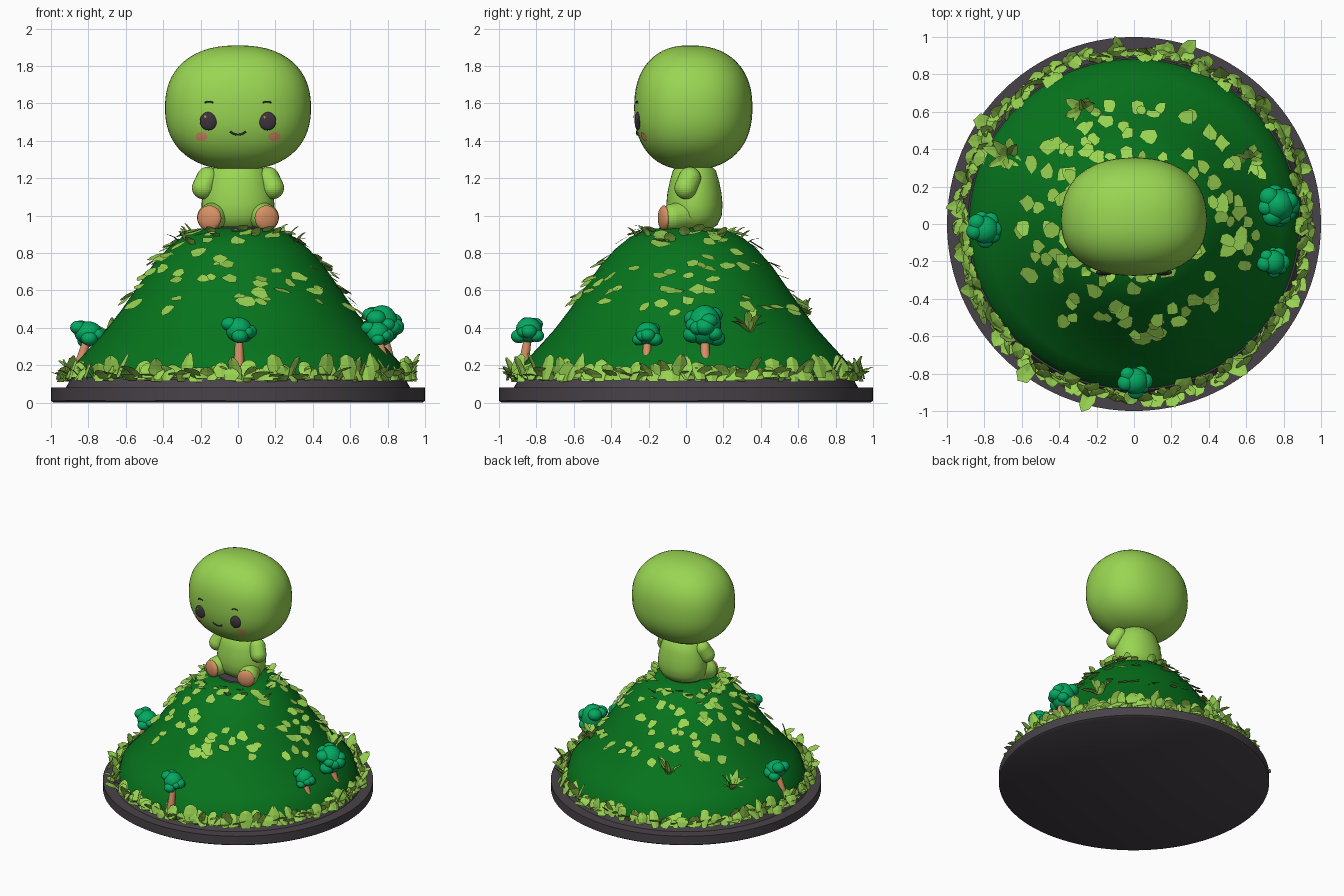
import bpy, bmesh, math, random
from mathutils import Vector, Matrix

random.seed(7)
cube = bpy.data.objects.get("Cube")
if cube:
    bpy.data.objects.remove(cube, do_unlink=True)


def material(name, r, g, b):
    m = bpy.data.materials.new(name)
    m.use_nodes = True
    m.diffuse_color = (r, g, b, 1)
    m.node_tree.nodes["Principled BSDF"].inputs["Base Color"].default_value = (r, g, b, 1)
    return m


skin = material("skin green", 0.32, 0.67, 0.085)
leaf = material("leaf green", 0.32, 0.66, 0.085)
turf = material("turf green", 0.002, 0.175, 0.012)
canopy = material("tree teal", 0.001, 0.40, 0.12)
clay = material("clay orange", 0.68, 0.28, 0.13)
stone = material("dark stone", 0.065, 0.055, 0.065)
ink = material("eye dark", 0.045, 0.035, 0.045)
blush = material("blush", 0.72, 0.29, 0.15)


def finish(name, bm, mat, smooth=True):
    me = bpy.data.meshes.new(name)
    bm.to_mesh(me)
    bm.free()
    me.materials.append(mat)
    if smooth:
        me.shade_smooth()
        me.set_sharp_from_angle(angle=math.radians(40))
    ob = bpy.data.objects.new(name, me)
    bpy.context.scene.collection.objects.link(ob)
    return ob


def lathe(name, profile, mat, steps=72, sx=1, sy=1, oy=0):
    bm = bmesh.new()
    vs = [bm.verts.new((r, 0, z)) for r, z in profile]
    es = [bm.edges.new(p) for p in zip(vs, vs[1:])]
    bmesh.ops.spin(bm, geom=vs + es, cent=(0, 0, 0), axis=(0, 0, 1),
                   angle=math.tau, steps=steps, use_duplicate=False)
    bmesh.ops.remove_doubles(bm, verts=bm.verts, dist=0.0001)
    bmesh.ops.recalc_face_normals(bm, faces=bm.faces)
    for v in bm.verts:
        v.co = (v.co.x * sx, v.co.y * sy + oy, v.co.z)
    return finish(name, bm, mat)


def ball(bm, centre, size):
    mx = Matrix.Translation(centre) @ Matrix.Diagonal((*size, 1))
    return bmesh.ops.create_uvsphere(bm, u_segments=24, v_segments=16, radius=1, matrix=mx)["verts"]


def capsule(name, a, b, ra, rb, mat):
    bm = bmesh.new()
    ball(bm, a, (ra, ra, ra))
    ball(bm, b, (rb, rb, rb))
    hull = bmesh.ops.convex_hull(bm, input=bm.verts)
    bmesh.ops.delete(bm, geom=list(set(hull["geom_interior"])), context="VERTS")
    bmesh.ops.recalc_face_normals(bm, faces=bm.faces)
    return finish(name, bm, mat)


# Base and hill
lathe("base_disc", [(0, 0), (0.985, 0), (1, 0.01), (1, 0.08), (0.92, 0.08), (0.89, 0.135), (0, 0.135)], stone, 96)
HILL = [(0.885, 0.12), (0.86, 0.22), (0.79, 0.295), (0.70, 0.395), (0.62, 0.5), (0.54, 0.615),
        (0.46, 0.73), (0.38, 0.82), (0.3, 0.885), (0.2, 0.93), (0, 0.935)]
lathe("hill", HILL, turf, 96)
lathe("seat_patch", [(0.15, 0.92), (0.14, 0.94), (0, 0.942)], stone, 32)


def hill_z(r):
    for (r1, z1), (r0, z0) in zip(HILL, HILL[1:]):
        if r0 <= r <= r1:
            return z0 + (z1 - z0) * (r - r0) / (r1 - r0)
    return HILL[0][1]


# Head: a softly squared ball
N, HX, HZ, FRONT, BACK = 2.32, 0.39, 0.333, 0.297, 0.335
HC = Vector((0, 0.02, 1.577))
bm = bmesh.new()
bmesh.ops.create_uvsphere(bm, u_segments=48, v_segments=32, radius=1)
for v in bm.verts:
    p = v.co / sum(abs(c) ** N for c in v.co) ** (1 / N)
    v.co = HC + Vector((p.x * HX, p.y * (FRONT if p.y < 0 else BACK), p.z * HZ))
finish("head", bm, skin)


def face_y(x, z):
    d = 1 - abs(x / HX) ** N - abs((z - HC.z) / HZ) ** N
    return HC.y - FRONT * max(d, 0) ** (1 / N)


def face_disc(name, x, z, rx, rz, mat, lift=0.004):
    # a thin disc wrapped on the face
    bm = bmesh.new()
    bmesh.ops.create_circle(bm, cap_ends=True, cap_tris=True, segments=24, radius=1)
    bmesh.ops.subdivide_edges(bm, edges=bm.edges, cuts=2, use_grid_fill=True)
    for v in bm.verts:
        px, pz = x + v.co.x * rx, z + v.co.y * rz
        v.co = (px, face_y(px, pz) - lift, pz)
    finish(name, bm, mat)


def face_line(name, pts, width):
    cu = bpy.data.curves.new(name, "CURVE")
    cu.dimensions = "3D"
    cu.bevel_depth = width
    cu.bevel_resolution = 2
    sp = cu.splines.new("POLY")
    sp.points.add(len(pts) - 1)
    for point, (x, z) in zip(sp.points, pts):
        point.co = (x, face_y(x, z) - 0.002, z, 1)
    cu.materials.append(ink)
    bpy.context.scene.collection.objects.link(bpy.data.objects.new(name, cu))


def arc(cx, cz, w, h):
    return [(cx + w * t / 5, cz + h * (1 - (t / 5) ** 2)) for t in range(-5, 6)]


face_line("smile", arc(0, 1.45, 0.043, -0.018), 0.005)

# Paired face parts, arms and legs
for s, side in ((1, "left"), (-1, "right")):
    bm = bmesh.new()
    ball(bm, (s * 0.158, face_y(0.158, 1.505) - 0.002, 1.505), (0.046, 0.016, 0.049))
    finish(side + "_eye", bm, ink)
    face_disc(side + "_eye_glint", s * 0.158 - 0.018, 1.527, 0.007, 0.008, blush, 0.018)
    face_disc(side + "_cheek", s * 0.195, 1.422, 0.032, 0.024, blush)
    face_line(side + "_brow", arc(s * 0.155, 1.603, 0.022, 0.007), 0.004)
    capsule(side + "_arm", (s * 0.162, 0.02, 1.2), (s * 0.186, -0.002, 1.148), 0.06, 0.06, skin)
    capsule(side + "_leg", (s * 0.09, 0.04, 1.01), (s * 0.146, -0.07, 0.99), 0.08, 0.073, skin)
    bm = bmesh.new()
    vs = ball(bm, (0, 0, 0), (0.067, 0.028, 0.067))
    bmesh.ops.rotate(bm, verts=vs, cent=(0, 0, 0), matrix=Matrix.Rotation(s * 0.3, 3, "Z"))
    bmesh.ops.translate(bm, verts=vs, vec=(s * 0.153, -0.118, 0.987))
    finish(side + "_sole", bm, clay)

lathe("torso", [(0, 0.915), (0.1, 0.922), (0.16, 0.95), (0.19, 1.0), (0.195, 1.06), (0.188, 1.12),
                (0.172, 1.18), (0.15, 1.24), (0.1, 1.28), (0, 1.29)], skin, 40, 1, 0.77, 0.045)


# Foliage
def direction(a):
    return Vector((math.cos(a), math.sin(a), 0))


def blade(bm, base, out, lean, length, width):
    # a jagged folded leaf growing from base, its upper side facing up
    side = Vector((-out.y, out.x, 0)) * (1 if lean < 0.1 else -1)
    rows = []
    for t, w in ((0, 0.6), (0.5, 1), (0.85, 0.75), (1, 0.2)):
        a = lean * (0.7 + 0.4 * t)
        mid = base + (out * math.sin(a) + Vector((0, 0, math.cos(a)))) * length * t
        half = side * width * w * random.uniform(0.35, 0.6)
        rows.append([bm.verts.new(mid - half), bm.verts.new(mid + out * 0.008), bm.verts.new(mid + half)])
    for lo, hi in zip(rows, rows[1:]):
        for i in (0, 1):
            bm.faces.new((lo[i], lo[i + 1], hi[i + 1], hi[i]))


bm = bmesh.new()
RING = 230
for i in range(RING):
    a = math.tau * (i + random.uniform(-0.5, 0.5)) / RING
    inward = i % 2
    r = random.uniform(0.92, 0.965) if inward else random.uniform(0.885, 0.92)
    lean = random.uniform(-0.8, -0.2) if inward else random.uniform(0.2, 1.1)
    blade(bm, direction(a) * r + Vector((0, 0, random.uniform(0.11, 0.135))),
          direction(a + random.uniform(-0.6, 0.6)), lean,
          random.choice((0.07, 0.08, 0.09, 0.11, 0.14)), random.uniform(0.07, 0.11))
finish("grass_ring", bm, leaf, False)

bm = bmesh.new()
for x, y in ((-0.27, 0.61), (-0.67, 0.36), (0.62, 0.34)):
    root = Vector((x, y, hill_z(math.hypot(x, y)) - 0.01))
    for i in range(9):
        blade(bm, root, direction(i * math.tau / 9 + random.uniform(-0.3, 0.3)),
              random.uniform(0.3, 1.2), random.uniform(0.1, 0.16), 0.055)
finish("sprouts", bm, leaf, False)

bm = bmesh.new()
for i in range(26):
    out = direction(math.tau * i / 26 + random.uniform(-0.1, 0.1))
    r = random.uniform(0.2, 0.34)
    blade(bm, out * r + Vector((0, 0, hill_z(r) - 0.01)), out, random.uniform(0.5, 1.3), 0.07, 0.06)
finish("summit_grass", bm, leaf, False)

bm = bmesh.new()
for i in range(135):
    out = direction(random.uniform(0, math.tau))
    r = 0.24 + 0.4 * random.random()
    slope = (hill_z(r - 0.02) - hill_z(r + 0.02)) / 0.04
    normal = (out * slope + Vector((0, 0, 1))).normalized()
    normal = (normal + Vector((0, 0, 0.8)) + direction(random.uniform(0, math.tau)) * 0.35).normalized()
    u = normal.orthogonal().normalized()
    w = normal.cross(u)
    size = random.uniform(0.033, 0.052)
    centre = out * (r + 0.018) + Vector((0, 0, hill_z(r) + 0.006))
    ring = []
    for k in range(8):
        a = math.tau * k / 8
        ring.append(bm.verts.new(centre + (u * math.cos(a) + w * math.sin(a)) * size * random.uniform(0.65, 1.2)))
    bm.faces.new(ring)
finish("hill_leaves", bm, leaf, False)

# Trees: name, canopy centre, canopy radius, canopy half height, blob count
TREES = (("front_tree", 0.005, -0.84, 0.38, 0.09, 0.075, 6), ("right_tree", -0.8, -0.03, 0.365, 0.095, 0.068, 7),
         ("left_tall_tree", 0.77, 0.1, 0.405, 0.112, 0.12, 11), ("left_small_tree", 0.745, -0.205, 0.36, 0.083, 0.07, 7))
for name, x, y, z, r, h, count in TREES:
    capsule(name + "_trunk", (x * 1.07, y * 1.04, 0.17), (x, y, z), 0.03, 0.018, clay)
    bm = bmesh.new()
    ball(bm, (x, y, z + 0.008), (r * 0.78, r * 0.78, h * 0.9))
    for i in range(count):
        d = direction(i * 2.4)
        lift = h * 0.55 * math.sin(i * 1.9)
        b = r * random.uniform(0.38, 0.5)
        ball(bm, (x + d.x * r * 0.58, y + d.y * r * 0.58, z + lift), (b, b, b * 0.85))
    finish(name + "_canopy", bm, canopy)
